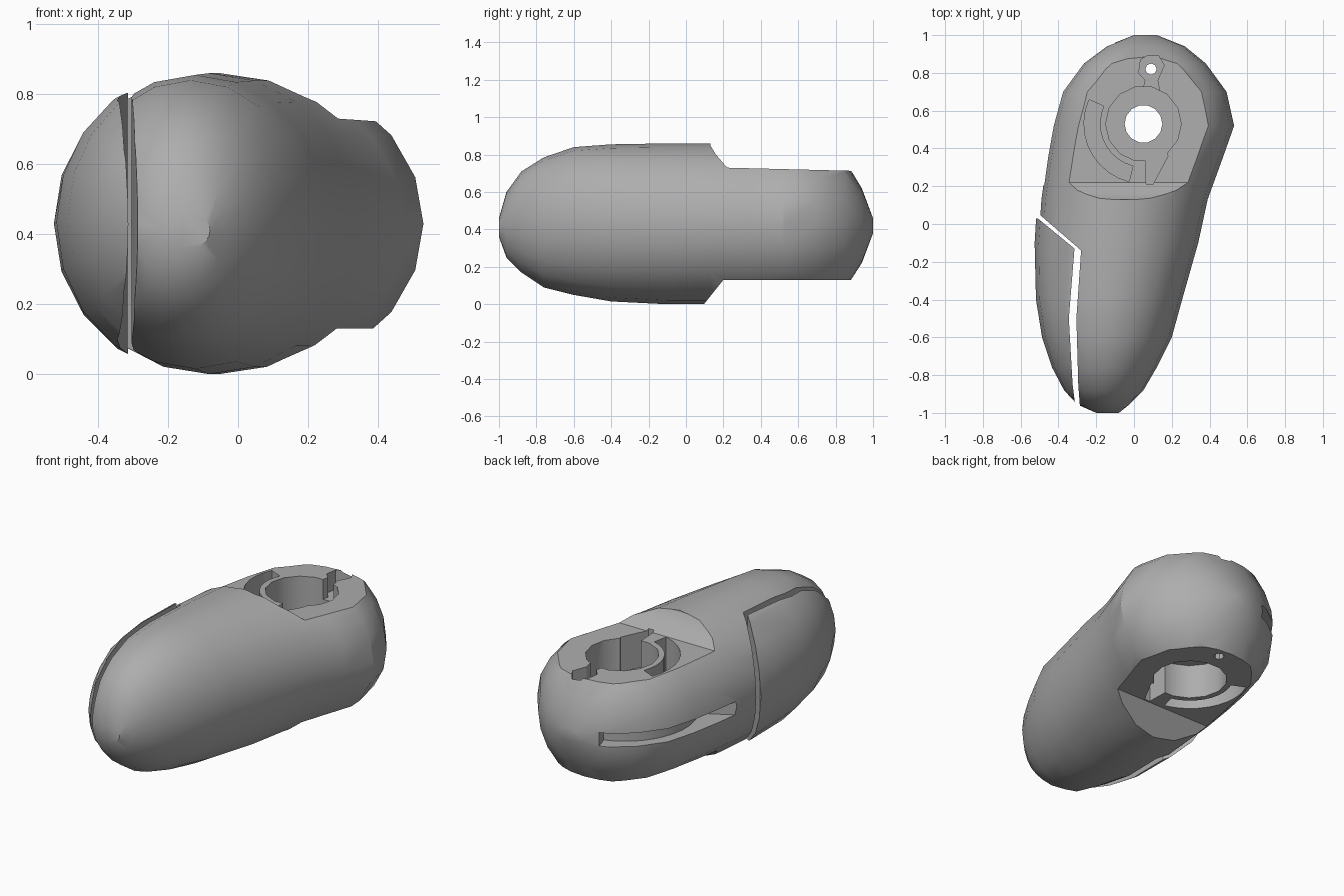
import bpy, bmesh
from math import sin, cos, pi, radians

cube = bpy.data.objects.get("Cube")
if cube:
    bpy.data.objects.remove(cube, do_unlink=True)

grey = bpy.data.materials.new("plain grey")
grey.use_nodes = True
grey.diffuse_color = (0.42, 0.42, 0.42, 1)
grey.node_tree.nodes["Principled BSDF"].inputs["Base Color"].default_value = (0.42, 0.42, 0.42, 1)

# Hull stations from nose to tail: y, left x, right x, bottom z, top z
STATIONS = [
    (-1.0, -.20, -.08, .36, .46), (-.96, -.29, -.03, .25, .60),
    (-.88, -.36, .05, .17, .71), (-.76, -.42, .12, .09, .785),
    (-.6, -.47, .20, .05, .84), (-.4, -.50, .255, .015, .855),
    (-.1, -.505, .34, 0, .86), (.13, -.49, .39, 0, .86),
    (.35, -.46, .47, 0, .86), (.52, -.43, .53, 0, .86),
    (.7, -.38, .49, .02, .84), (.85, -.27, .38, .08, .77),
    (.94, -.15, .27, .22, .62), (1.0, 0, .12, .38, .46),
]


def finish(name, bm):
    bmesh.ops.recalc_face_normals(bm, faces=bm.faces)
    mesh = bpy.data.meshes.new(name)
    bm.to_mesh(mesh)
    bm.free()
    mesh.materials.append(grey)
    obj = bpy.data.objects.new(name, mesh)
    bpy.context.collection.objects.link(obj)
    return obj


def hull(name, grow_x=1.0, grow_z=1.0, sides=20):
    bm = bmesh.new()
    rings = []
    for y, x0, x1, z0, z1 in STATIONS:
        cx, cz = (x0 + x1) / 2, (z0 + z1) / 2
        rx, rz = (x1 - x0) / 2 * grow_x, (z1 - z0) / 2 * grow_z
        angles = [2 * pi * i / sides for i in range(sides)]
        rings.append([bm.verts.new((cx + rx * cos(a), y, cz + rz * sin(a))) for a in angles])
    for a, b in zip(rings, rings[1:]):
        for i in range(sides):
            j = (i + 1) % sides
            bm.faces.new((a[i], a[j], b[j], b[i]))
    bm.faces.new(rings[0])
    bm.faces.new(rings[-1])
    return finish(name, bm)


def prism(points, low, high, axis="z"):
    """Extrude an outline: (x, y) along z, or (y, z) along x."""
    bm = bmesh.new()
    place = (lambda p, h: (p[0], p[1], h)) if axis == "z" else (lambda p, h: (h, p[0], p[1]))
    a = [bm.verts.new(place(p, low)) for p in points]
    b = [bm.verts.new(place(p, high)) for p in points]
    bm.faces.new(a)
    bm.faces.new(b)
    for i in range(len(a)):
        j = (i + 1) % len(a)
        bm.faces.new((a[i], a[j], b[j], b[i]))
    obj = finish("cutter", bm)
    obj.hide_render = True
    return obj


def carve(target, cutter, operation="DIFFERENCE"):
    mod = target.modifiers.new("carve", "BOOLEAN")
    mod.operation = operation
    mod.solver = "EXACT"
    mod.object = cutter
    bpy.context.view_layer.objects.active = target
    bpy.ops.object.modifier_apply(modifier=mod.name)
    bpy.data.objects.remove(cutter, do_unlink=True)


def circle(x, y, r, n=14):
    return [(x + r * cos(2 * pi * i / n), y + r * sin(2 * pi * i / n)) for i in range(n)]


def arc_band(x, y, r0, r1, start, end, n=9):
    angles = [radians(start + (end - start) * i / n) for i in range(n + 1)]
    return ([(x + r1 * cos(a), y + r1 * sin(a)) for a in angles]
            + [(x + r0 * cos(a), y + r0 * sin(a)) for a in reversed(angles)])


HX, HY = .05, .53

# Main body with flats above and below the rear end
body = hull("body")
carve(body, prism([(.13, 1), (.13, .85), (.16, .8), (.22, .73), (1.1, .708), (1.1, 1)], -1, 1, "x"))
carve(body, prism([(.09, -.1), (.1, .005), (.2, .13), (1.1, .13), (1.1, -.1)], -1, 1, "x"))

# Space for the side cover
carve(body, prism([(-.28, -1.05), (-.295, -.85), (-.305, -.5), (-.28, -.14),
                   (-.5, .05), (-.8, .06), (-.8, -1.05)], -.2, 1.1))

# Round pockets, curved slots and pointed notches, on both flats
for low, high in ((.52, 1), (-.1, .33)):
    carve(body, prism(circle(HX, HY, .2), low, high))
    carve(body, prism(arc_band(HX, HY, .23, .315, 156, 256), low, high))
    carve(body, prism([(.06, .4), (.065, .21), (.1, .21), (.18, .36), (.16, .4)], low, high))

# Keyhole recess on the upper flat, and the two through holes
carve(body, prism([(.04, .68), (.06, .76), (.025, .8), (.035, .87), (.07, .89),
                   (.13, .89), (.16, .84), (.125, .76), (.14, .68)], .6, 1))
carve(body, prism(circle(HX, HY, .1), -.2, 1))
carve(body, prism(circle(.09, .82, .03, 8), -.2, 1))

# Long slot around the rear side
carve(body, prism(arc_band(HX, .5, .4, .7, 108, 209), .38, .46))

# Separate side cover, slightly proud of the body
cover = hull("side_cover", 1.05, 1.03)
carve(cover, prism([(-.3, -1.05), (-.325, -.85), (-.345, -.5), (-.315, -.13),
                    (-.51, .03), (-.8, .04), (-.8, -1.05)], -.2, 1.1), "INTERSECT")

# Soft shading with crisp edges
bpy.ops.object.select_all(action="DESELECT")
for obj in (body, cover):
    obj.select_set(True)
bpy.context.view_layer.objects.active = body
bpy.ops.object.shade_smooth_by_angle(angle=radians(30))
